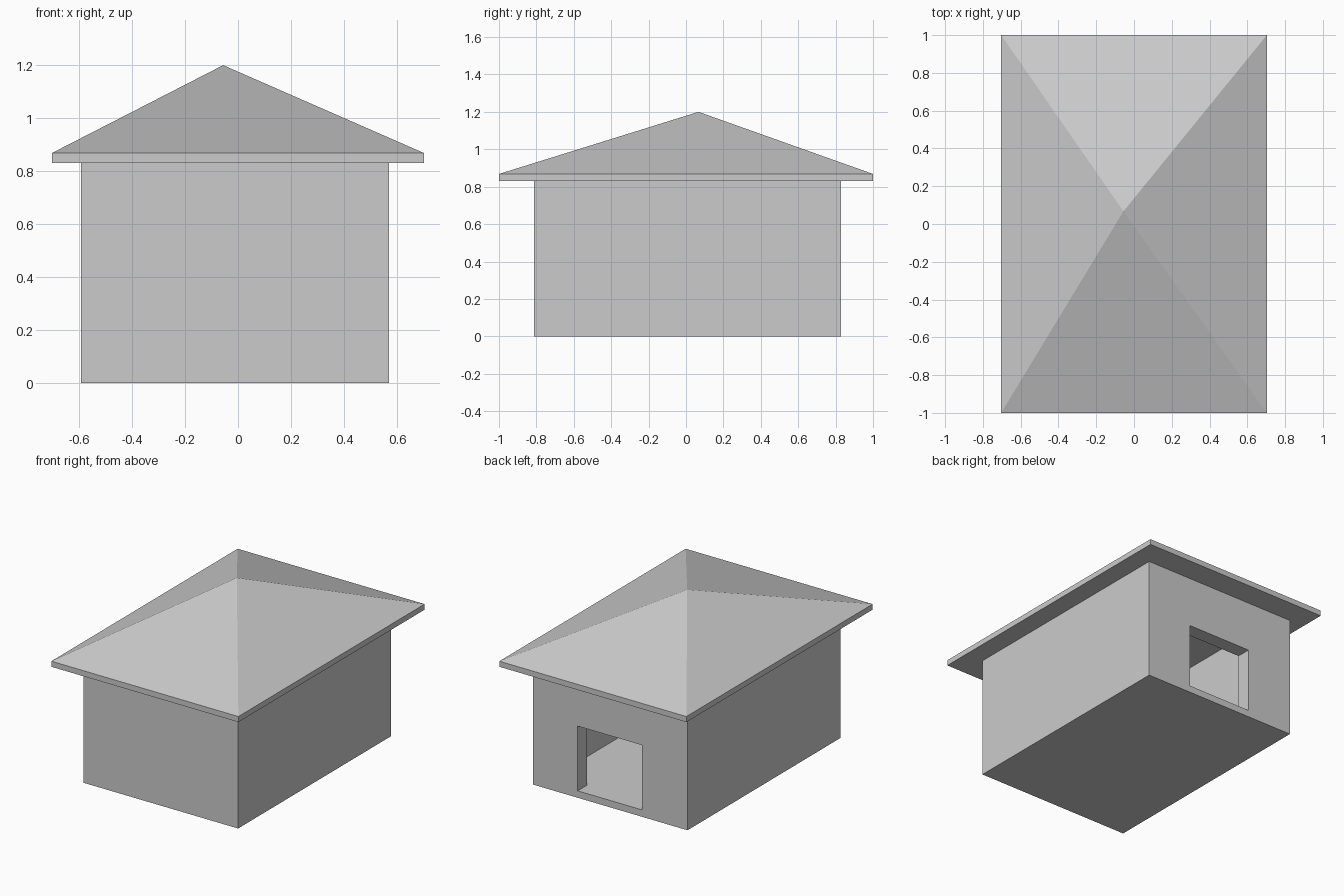
import bpy, bmesh

if "Cube" in bpy.data.objects:
    bpy.data.objects.remove(bpy.data.objects["Cube"])


def box(name, lo, hi):
    """Axis-aligned box between two corners."""
    bm = bmesh.new()
    bmesh.ops.create_cube(bm, size=1)
    for v in bm.verts:
        v.co = [l + (c + 0.5) * (h - l) for c, l, h in zip(v.co, lo, hi)]
    mesh = bpy.data.meshes.new(name)
    bm.to_mesh(mesh)
    bm.free()
    obj = bpy.data.objects.new(name, mesh)
    bpy.context.collection.objects.link(obj)
    return obj


def cut(target, cutter):
    """Subtract cutter from target, then discard the cutter."""
    mod = target.modifiers.new("cut", 'BOOLEAN')
    mod.operation, mod.solver, mod.object = 'DIFFERENCE', 'EXACT', cutter
    bpy.context.view_layer.objects.active = target
    bpy.ops.object.modifier_apply(modifier=mod.name)
    bpy.data.objects.remove(cutter)


X0, X1, Y0, Y1 = -0.592, 0.57, -0.813, 0.829   # outer wall faces
WALL, FLOOR, EAVE = 0.098, 0.047, 0.83

# Hollow body, open to the roof, with a doorway in the back wall
body = box("house_body", (X0, Y0, 0), (X1, Y1, EAVE))
cut(body, box("cavity", (X0 + WALL, Y0 + WALL, FLOOR), (X1 - WALL, Y1 - WALL, 1)))
cut(body, box("doorway", (-0.25, Y1 - WALL - 0.1, FLOOR), (0.234, Y1 + 0.1, 0.487)))

# Overhanging roof: thin slab whose top is poked up to an off-centre peak
roof = box("roof", (-0.703, -1, EAVE), (0.703, 1, 0.868))
bm = bmesh.new()
bm.from_mesh(roof.data)
bm.normal_update()
top = max(bm.faces, key=lambda f: f.normal.z)
peak = bmesh.ops.poke(bm, faces=[top])["verts"][0]
peak.co = (-0.056, 0.067, 1.2)
bmesh.ops.recalc_face_normals(bm, faces=bm.faces)
bm.to_mesh(roof.data)
bm.free()
